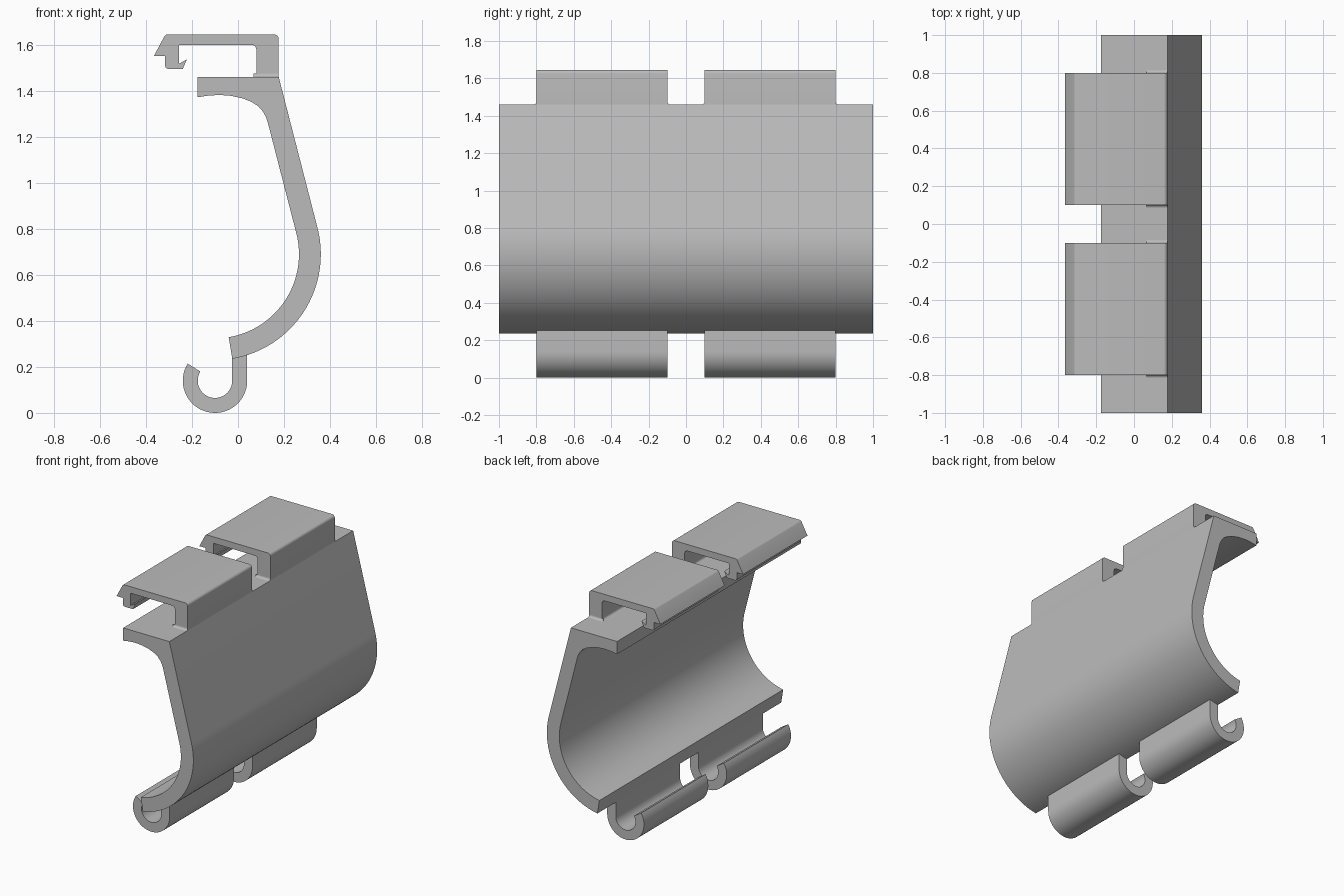
import bpy
import bmesh
from math import sin, cos, radians
from mathutils import Vector

cube = bpy.data.objects.get("Cube")
if cube:
    bpy.data.objects.remove(cube, do_unlink=True)

grey = bpy.data.materials.new("plain grey")
grey.use_nodes = True
GREY = (0.5, 0.5, 0.5, 1)
grey.diffuse_color = GREY
grey.node_tree.nodes["Principled BSDF"].inputs["Base Color"].default_value = GREY


def arc(cx, cz, r, start, end, steps):
    """Points along a circular arc, angles in degrees."""
    angles = [radians(start + (end - start) * i / steps) for i in range(steps + 1)]
    return [(cx + r * cos(a), cz + r * sin(a)) for a in angles]


def extrude(name, profile, start, end, axis="Y"):
    """Extrude a closed outline; its first coordinate is x (or y when axis is X)."""
    def place(u, z, d):
        return Vector((u, d, z)) if axis == "Y" else Vector((d, u, z))
    bm = bmesh.new()
    face = bm.faces.new([bm.verts.new(place(u, z, start)) for u, z in profile])
    new = bmesh.ops.extrude_face_region(bm, geom=[face], use_keep_orig=True)["geom"]
    moved = [v for v in new if isinstance(v, bmesh.types.BMVert)]
    bmesh.ops.translate(bm, verts=moved, vec=place(0, 0, end - start))
    bmesh.ops.recalc_face_normals(bm, faces=bm.faces)
    mesh = bpy.data.meshes.new(name)
    bm.to_mesh(mesh)
    bm.free()
    mesh.materials.append(grey)
    obj = bpy.data.objects.new(name, mesh)
    bpy.context.collection.objects.link(obj)
    bpy.ops.object.select_all(action="DESELECT")
    obj.select_set(True)
    bpy.context.view_layer.objects.active = obj
    bpy.ops.object.shade_smooth_by_angle(angle=radians(30))
    return obj


# Main curved wall with top shelf
TOP, EDGE = 1.46, 0.177
wall = [(-0.175, TOP), (EDGE, TOP)]
wall += arc(-0.101, 0.69, 0.461, 14.4, -80.5, 32)
wall += arc(-0.101, 0.69, 0.366, -80.5, 14.4, 32)
wall += [(0.13, 1.26), (0.122, 1.285), (0.108, 1.31), (0.088, 1.333), (0.06, 1.351),
         (0.02, 1.367), (-0.03, 1.378), (-0.08, 1.382), (-0.13, 1.379), (-0.175, 1.372)]
extrude("curved_wall", wall, -1, 1)

# Upper snap clip outline
clip = [(-0.365, 1.552), (-0.32, 1.637)]
clip += arc(-0.307, 1.63, 0.015, 120, 90, 3)
clip += arc(EDGE - 0.02, 1.625, 0.02, 90, 0, 6)
clip += [(EDGE, 1.44), (0.065, 1.44)]
clip += arc(0.065, TOP + 0.015, 0.015, -90, 0, 4)
clip += arc(0.058, 1.578, 0.022, 0, 90, 5)
clip += [(-0.257, 1.6), (-0.257, 1.517), (-0.222, 1.537), (-0.24, 1.495)]
clip += arc(-0.302, 1.51, 0.015, -90, -180, 4)
clip += [(-0.317, 1.552)]

# Lower hook outline
hook = [(0.04, 0.262), (0.04, 0.14)]
hook += arc(-0.1, 0.14, 0.14, -5, -212, 36)
hook += arc(-0.1, 0.14, 0.075, -212, 0, 36)
hook += [(-0.025, 0.245)]

# Matching pairs along the length
INNER, OUTER, R = 0.1, 0.8, 0.015
for side, label in ((-1, "front"), (1, "back")):
    near, far = side * INNER, side * OUTER
    extrude(label + "_clip", clip, near, far)
    extrude(label + "_hook", hook, near, far)
    # Small fillets where the clip post meets the shelf
    for y, out, end in ((near, -side, "inner"), (far, side, "outer")):
        curve = [(y + out * (R - u), TOP + R - v)
                 for u, v in arc(0, 0, R, 0, 90, 5)]
        extrude(f"{label}_{end}_fillet", curve + [(y, TOP)], 0.067, EDGE, "X")
